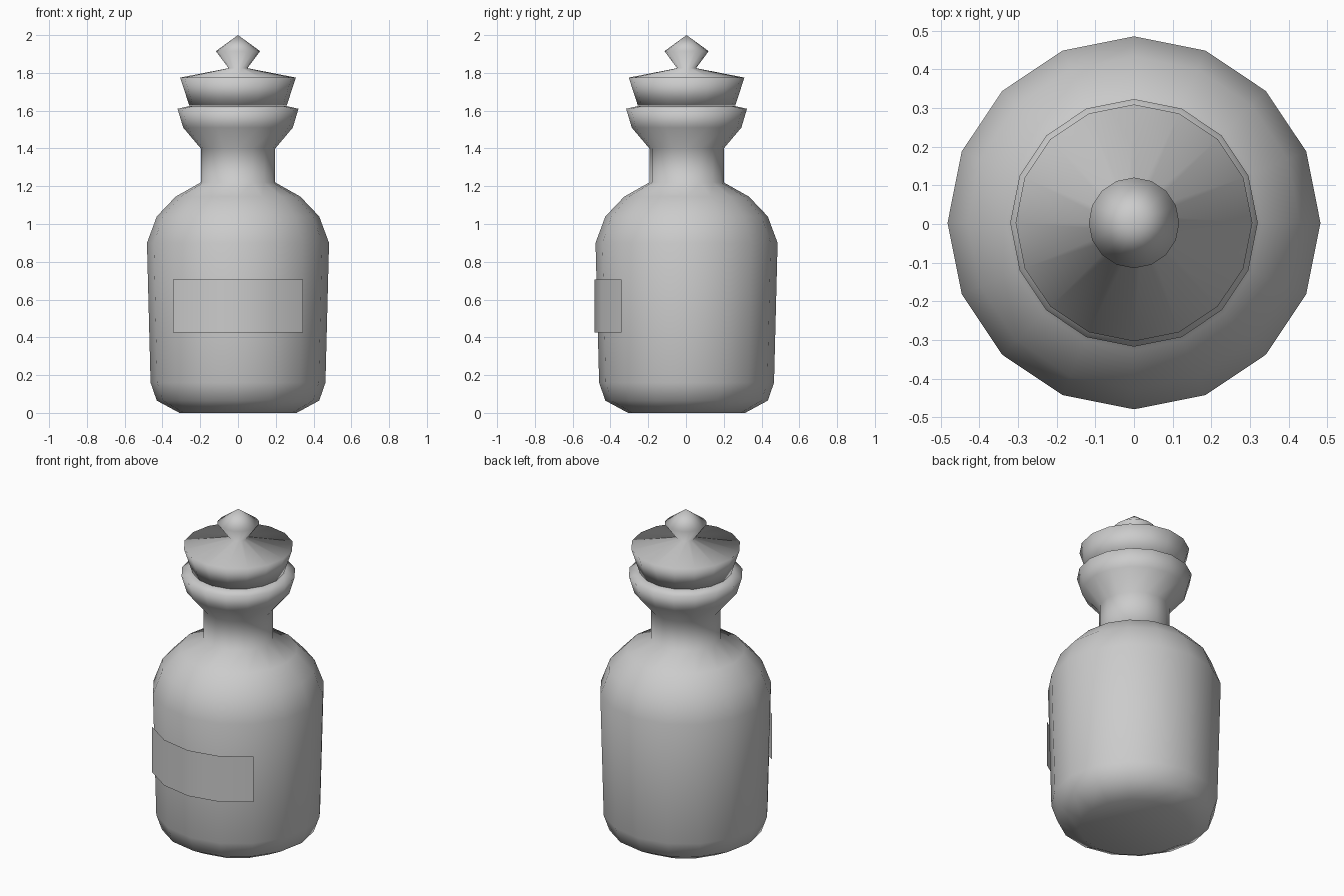
import bpy, bmesh, math

SIDES = 16
CENTRE_Y = 0.003

cube = bpy.data.objects.get("Cube")
if cube:
    bpy.data.objects.remove(cube, do_unlink=True)

grey = bpy.data.materials.new("plain grey")
grey.use_nodes = True
colour = (0.6, 0.6, 0.6, 1)
grey.diffuse_color = colour
grey.node_tree.nodes["Principled BSDF"].inputs["Base Color"].default_value = colour


def sweep(name, profile, start=0, steps=SIDES):
    """Turn an (r, z) profile, listed bottom to top, around the z axis."""
    bm = bmesh.new()
    closed = steps == SIDES
    rings = []
    for r, z in profile:
        if r == 0:
            rings.append([bm.verts.new((0, CENTRE_Y, z))])
            continue
        ring = []
        for i in range(steps if closed else steps + 1):
            a = start + math.tau * i / SIDES
            ring.append(bm.verts.new((r * math.cos(a), CENTRE_Y + r * math.sin(a), z)))
        rings.append(ring)
    for low, high in zip(rings, rings[1:]):
        for i in range(steps):
            j = (i + 1) % steps if closed else i + 1
            if len(low) == 1:
                bm.faces.new((low[0], high[j], high[i]))
            elif len(high) == 1:
                bm.faces.new((low[i], low[j], high[0]))
            else:
                bm.faces.new((low[i], low[j], high[j], high[i]))
    for f in bm.faces:
        f.smooth = True
    mesh = bpy.data.meshes.new(name)
    bm.to_mesh(mesh)
    bm.free()
    mesh.materials.append(grey)
    obj = bpy.data.objects.new(name, mesh)
    bpy.context.collection.objects.link(obj)
    return obj


# Bottle: base, rounded shoulder, neck and flared lip
sweep("bottle", [
    (0, 0), (0.31, 0), (0.43, 0.065), (0.463, 0.16), (0.482, 0.9),
    (0.43, 1.04), (0.33, 1.145), (0.197, 1.22), (0.197, 1.4),
    (0.29, 1.51), (0.32, 1.61), (0.255, 1.625), (0, 1.625),
])

# Stopper with its pointed knob
sweep("stopper", [
    (0, 1.627), (0.258, 1.627), (0.306, 1.775), (0.05, 1.825),
    (0.117, 1.915), (0, 2.0),
])

# Label wrapped round a quarter of the front
sweep("label", [(0.488, 0.425), (0.488, 0.705)], start=math.radians(225), steps=4)
